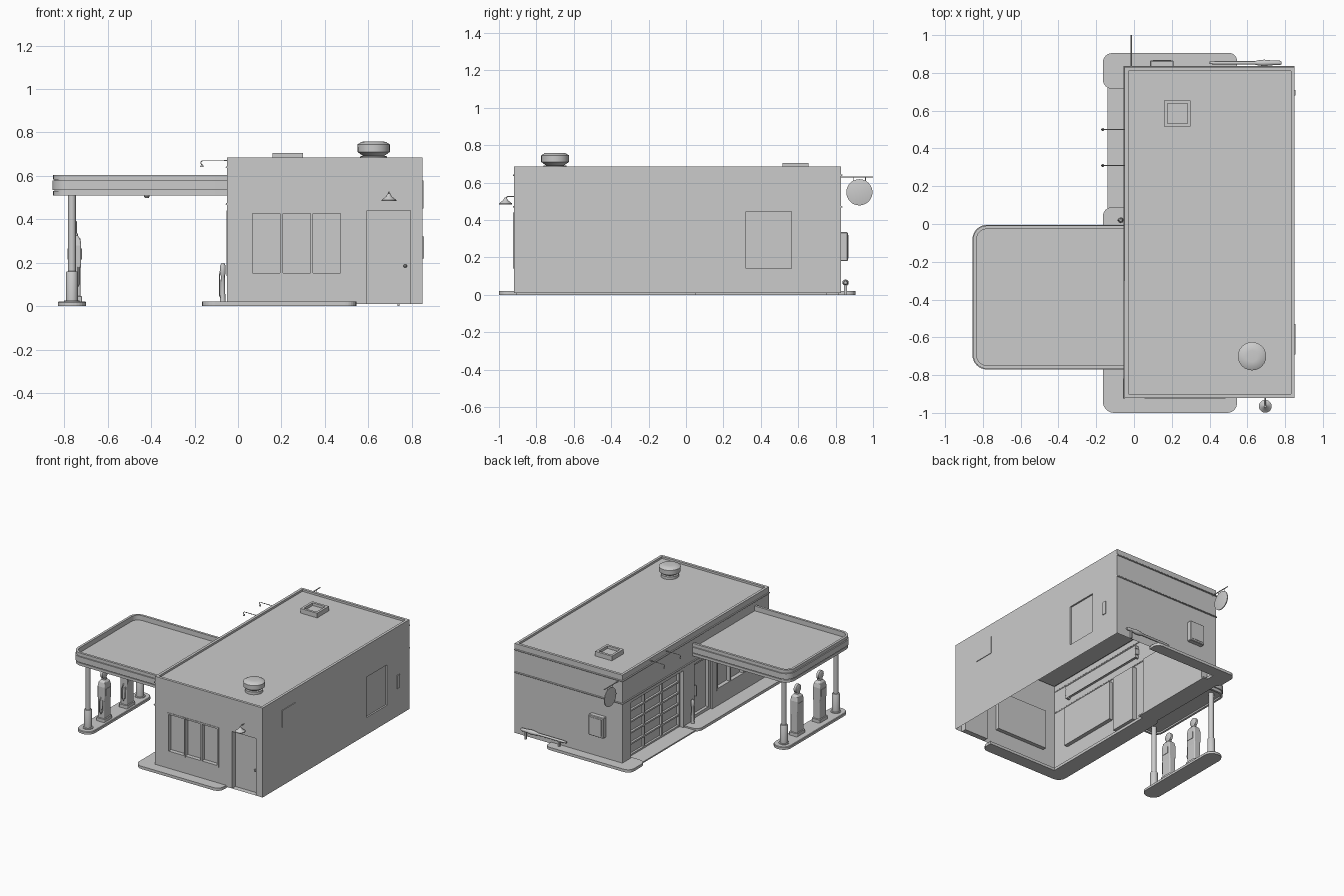
import bpy, bmesh
from math import sin, cos, pi
from mathutils import Vector as V, Matrix

if "Cube" in bpy.data.objects:
    bpy.data.objects.remove(bpy.data.objects["Cube"])


def finish(bm, name, smooth=False):
    me = bpy.data.meshes.new(name)
    bm.to_mesh(me)
    bm.free()
    ob = bpy.data.objects.new(name, me)
    bpy.context.collection.objects.link(ob)
    if smooth:
        bpy.context.view_layer.objects.active = ob
        ob.select_set(True)
        bpy.ops.object.shade_smooth_by_angle(angle=0.6)
        ob.select_set(False)
    return ob


def add_box(bm, a, b):
    a, b = V(a), V(b)
    size = [abs(c) for c in b - a]
    bmesh.ops.create_cube(bm, size=1, matrix=Matrix.Translation((a + b) / 2) @ Matrix.Diagonal((*size, 1)))


def box(name, a, b):
    bm = bmesh.new()
    add_box(bm, a, b)
    return finish(bm, name)


def lathe(name, centre, profile, n=16, axis='Z'):
    """Revolve (radius, height) pairs and cap both ends."""
    bm = bmesh.new()
    rings = [[bm.verts.new((r * cos(2 * pi * i / n), r * sin(2 * pi * i / n), h)) for i in range(n)]
             for r, h in profile]
    for p, q in zip(rings, rings[1:]):
        for i in range(n):
            bm.faces.new((p[i], p[(i + 1) % n], q[(i + 1) % n], q[i]))
    bm.faces.new(rings[0][::-1])
    bm.faces.new(rings[-1])
    rot = Matrix.Rotation(pi / 2, 4, 'Y') if axis == 'X' else Matrix()
    bm.transform(Matrix.Translation(centre) @ rot)
    bmesh.ops.recalc_face_normals(bm, faces=bm.faces)
    return finish(bm, name, True)


def pipe(name, points, r=0.003):
    cu = bpy.data.curves.new(name, 'CURVE')
    cu.dimensions = '3D'
    cu.bevel_depth, cu.bevel_resolution, cu.use_fill_caps = r, 1, True
    sp = cu.splines.new('POLY')
    sp.points.add(len(points) - 1)
    for p, co in zip(sp.points, points):
        p.co = (*co, 1)
    ob = bpy.data.objects.new(name, cu)
    bpy.context.collection.objects.link(ob)
    return ob


def rounded(corners, seg=6):
    """Turn (x, y, radius) corners into an outline."""
    out = []
    for i, (x, y, r) in enumerate(corners):
        c = V((x, y))
        if not r:
            out.append(c)
            continue
        a = (V(corners[i - 1][:2]) - c).normalized()
        b = (V(corners[(i + 1) % len(corners)][:2]) - c).normalized()
        for k in range(seg + 1):
            t = k / seg * pi / 2
            out.append(c + r * (a * (1 - sin(t)) + b * (1 - cos(t))))
    return out


def layers(name, outlines, cap_start=True, smooth=False):
    """Skin between (outline, z) layers, then cap them."""
    bm = bmesh.new()
    rings = [[bm.verts.new((p.x, p.y, z)) for p in o] for o, z in outlines]
    n = len(rings[0])
    for p, q in zip(rings, rings[1:]):
        for i in range(n):
            bm.faces.new((p[i], p[(i + 1) % n], q[(i + 1) % n], q[i]))
    if cap_start:
        bm.faces.new(rings[0][::-1])
    bm.faces.new(rings[-1])
    return finish(bm, name, smooth)


def rect(x0, x1, y0, y1, r=0.0):
    return rounded([(x0, y0, r), (x1, y0, r), (x1, y1, r), (x0, y1, r)])


X0, X1, Y0, Y1, Z0, ZT = -0.05, 0.85, -0.92, 0.83, 0.01, 0.685
# wall: point at (u, depth inward, z), and u range
WALLS = {
    'front': (lambda u, d, z: V((u, Y0 + d, z)), X0, X1),
    'rear': (lambda u, d, z: V((u, Y1 - d, z)), X0, X1),
    'left': (lambda u, d, z: V((X0 + d, u, z)), Y0, Y1),
    'right': (lambda u, d, z: V((X1 - d, u, z)), Y0, Y1),
}


def wall(side, openings):
    """Single-sheet wall with recessed rectangles (u0, u1, z0, z1, depth)."""
    P, a, b = WALLS[side]
    outward = P(0, -1, 0) - P(0, 0, 0)
    bm = bmesh.new()

    def quad(pts, want):
        f = bm.faces.new([bm.verts.new(p) for p in pts])
        f.normal_update()
        if f.normal.dot(want) < 0:
            f.normal_flip()

    us = sorted({a, b, *[o[0] for o in openings], *[o[1] for o in openings]})
    zs = sorted({Z0, ZT, *[o[2] for o in openings], *[o[3] for o in openings]})
    for u, v in zip(us, us[1:]):
        for z, w in zip(zs, zs[1:]):
            if not any(o[0] <= u < o[1] and o[2] <= z < o[3] for o in openings):
                quad([P(u, 0, z), P(v, 0, z), P(v, 0, w), P(u, 0, w)], outward)
    for u, v, z, w, d in openings:
        ring = [(u, z), (v, z), (v, w), (u, w)]
        quad([P(s, d, t) for s, t in ring], outward)
        mid = P((u + v) / 2, d / 2, (z + w) / 2)
        for (s, t), (s2, t2) in zip(ring, ring[1:] + ring[:1]):
            pts = [P(s, 0, t), P(s2, 0, t2), P(s2, d, t2), P(s, d, t)]
            quad(pts, mid - sum(pts, V()) / 4)
    bmesh.ops.remove_doubles(bm, verts=bm.verts, dist=1e-5)
    return finish(bm, side + '_wall')


def grid_frame(name, side, u0, u1, z0, z1, cols, rows, d0, d1, w=0.012):
    """Bars round a recess and between its panes."""
    P = WALLS[side][0]
    bm = bmesh.new()
    for i in range(cols + 1):
        u = u0 + (u1 - u0 - w) * i / cols
        add_box(bm, P(u, d0, z0), P(u + w, d1, z1))
    for j in range(rows + 1):
        z = z0 + (z1 - z0 - w) * j / rows
        add_box(bm, P(u0, d0 + 0.001, z), P(u1, d1, z + w))
    return finish(bm, name)


# building shell
wall('front', [(0.055, 0.485, 0.14, 0.44, 0.03), (0.595, 0.795, Z0, 0.44, 0.04)])
wall('rear', [])
wall('left', [(-0.78, -0.29, 0.14, 0.44, 0.03), (-0.24, -0.03, 0.02, 0.44, 0.04), (0.10, 0.73, Z0, 0.44, 0.05)])
wall('right', [(0.32, 0.565, 0.14, 0.445, 0.012)])
e = 0.02
layers('roof_parapet', [(rect(X0, X1, Y0, Y1), ZT), (rect(X0 + e, X1 - e, Y0 + e, Y1 - e), ZT),
                        (rect(X0 + e, X1 - e, Y0 + e, Y1 - e), ZT - 0.015)], cap_start=False)

# windows and doors
grid_frame('front_window_frame', 'front', 0.055, 0.485, 0.14, 0.44, 3, 1, -0.004, 0.028)
grid_frame('left_window_frame', 'left', -0.78, -0.29, 0.14, 0.44, 3, 1, -0.004, 0.028)
grid_frame('garage_door_frame', 'left', 0.10, 0.73, Z0, 0.44, 3, 5, 0.032, 0.049)
grid_frame('shop_door_frame', 'left', -0.24, -0.03, 0.02, 0.44, 1, 1, 0.015, 0.039, 0.022)
box('shop_door_handle', (-0.04, -0.075, 0.18), (-0.05 + 0.025, -0.065, 0.26))
lathe('side_door_knob', (0.77, Y0 + 0.025, 0.185), [(0.004, -0.008), (0.008, -0.003), (0.008, 0.003), (0.004, 0.008)], 10)

# trim tubes along the left and rear walls
for z in (0.64, 0.47):
    pipe('trim_tube', [(X0 - 0.002, Y0 - 0.004, z), (X0 - 0.002, Y1 + 0.002, z), (X1, Y1 + 0.002, z)], 0.005)

# wall fittings
box('right_wall_panel', (X1 - 0.002, -0.69, 0.45), (X1 + 0.005, -0.53, 0.58))
box('right_wall_meter', (X1 - 0.002, 0.68, 0.22), (X1 + 0.006, 0.71, 0.32))
unit = box('rear_cooling_unit', (0.085, Y1 - 0.005, 0.18), (0.21, 0.865, 0.335))
unit.modifiers.new('Bevel', 'BEVEL').width = 0.004
box('rear_unit_grille', (0.1, 0.86, 0.195), (0.195, 0.868, 0.32))

# rear exhaust pipe with silencer, on two legs
lathe('rear_pipe', (0.4, 0.853, 0.065), [(0.006, 0), (0.009, 0.03), (0.009, 0.24), (0.014, 0.26), (0.017, 0.29),
                                         (0.014, 0.32), (0.012, 0.34), (0.012, 0.37), (0.008, 0.38)], 12, 'X')
for x in (0.46, 0.74):
    box('rear_pipe_leg', (x - 0.005, 0.845, 0.0), (x + 0.005, 0.86, 0.06))

# round hanging sign
lathe('round_sign', (-0.015, 0.927, 0.548), [(0.067, -0.004), (0.07, -0.003), (0.07, 0.003), (0.067, 0.004)], 32, 'X')
pipe('sign_arm', [(-0.015, 0.82, 0.63), (-0.015, 1.0, 0.63)], 0.0035)
for y in (0.895, 0.96):
    pipe('sign_hanger', [(-0.015, y, 0.63), (-0.015, y, 0.6)], 0.002)

# lamps over the garage door
for y in (0.31, 0.5):
    pipe('garage_lamp_arm', [(X0 + 0.005, y, 0.67), (-0.165, y, 0.67), (-0.172, y, 0.662), (-0.168, y, 0.652)], 0.0025)
    lathe('garage_lamp_head', (-0.166, y, 0.646), [(0.008, -0.004), (0.004, 0.007)], 10)

# lamp over the side door
pipe('door_lamp_arm', [(0.695, Y0 + 0.005, 0.525), (0.695, -0.955, 0.525), (0.695, -0.965, 0.515)])
lathe('door_lamp_shade', (0.695, -0.965, 0), [(0.034, 0.484), (0.034, 0.489), (0.012, 0.506), (0.006, 0.52)], 20)

# roof hatch and ventilator
layers('roof_hatch', [(rect(0.16, 0.3, 0.515, 0.655), 0.668), (rect(0.16, 0.3, 0.515, 0.655), 0.705),
                      (rect(0.178, 0.282, 0.533, 0.637), 0.705), (rect(0.178, 0.282, 0.533, 0.637), 0.685)])
lathe('roof_ventilator', (0.625, -0.7, 0), [(0.062, 0.668), (0.062, 0.69), (0.048, 0.692), (0.06, 0.70), (0.074, 0.71),
                                            (0.075, 0.745), (0.055, 0.757), (0.03, 0.759)], 24)


# canopy with banded edge and sunken top
def canopy(i):
    r = 0.075 - i
    return rounded([(-0.855 + i, -0.77 + i, r), (-0.02, -0.77 + i, 0), (-0.02, -0.005 - i, 0), (-0.855 + i, -0.005 - i, r)], 8)


steps = [(0.02, 0.522), (0.02, 0.51), (0.004, 0.51), (0.004, 0.53), (0.009, 0.53), (0.009, 0.536), (0, 0.536),
         (0, 0.578), (0.009, 0.578), (0.009, 0.584), (0.004, 0.584), (0.004, 0.605), (0.022, 0.605), (0.022, 0.568)]
layers('canopy', [(canopy(i), z) for i, z in steps], smooth=True)
lathe('canopy_lamp', (-0.42, -0.385, 0), [(0.008, 0.498), (0.013, 0.505), (0.013, 0.524)], 12)

# pump island, posts and fuel pumps
layers('pump_island', [(rect(-0.83, -0.70, -0.765, -0.005, 0.06), 0), (rect(-0.83, -0.70, -0.765, -0.005, 0.06), 0.017),
                       (rect(-0.826, -0.704, -0.761, -0.009, 0.056), 0.021)])
for s in (-1, 1):
    y = -0.385 + s * 0.31
    lathe('canopy_post', (-0.765, y, 0), [(0.036, 0.02), (0.036, 0.026), (0.027, 0.027), (0.027, 0.155), (0.024, 0.16),
                                         (0.018, 0.161), (0.018, 0.523)], 20)
    y = -0.385 + s * 0.135
    secs = [(0.034, 0.05, 0.02), (0.034, 0.05, 0.045), (0.027, 0.042, 0.047), (0.027, 0.042, 0.17),
            (0.030, 0.042, 0.2), (0.030, 0.042, 0.28), (0.026, 0.034, 0.31), (0.014, 0.018, 0.325), (0.014, 0.018, 0.335)]
    layers('fuel_pump', [(rect(-0.752 - a, -0.752 + a, y - b, y + b, 0.008), z) for a, b, z in secs])
    lathe('pump_globe', (-0.755, y, 0.363), [(0.024, -0.014), (0.032, -0.009), (0.032, 0.009), (0.024, 0.014)], 20, 'X')
    for t in (-1, 1):
        x = -0.752 + t * 0.03
        box('pump_dial', (x - 0.003, y - 0.028, 0.215), (x + 0.003, y + 0.028, 0.265))
    pipe('pump_hose', [(-0.752, y - 0.04, 0.2), (-0.752, y - 0.056, 0.18), (-0.752, y - 0.058, 0.1),
                       (-0.745, y - 0.052, 0.08), (-0.735, y - 0.05, 0.1), (-0.735, y - 0.044, 0.18)], 0.004)

# kerbs and garage ramp
front = [(-0.165, -1, 0.06), (0.545, -1, 0.05), (0.545, -0.905, 0), (-0.035, -0.905, 0), (-0.035, 0.09, 0), (-0.165, 0.09, 0.05)]
rear = [(-0.165, 0.715, 0.05), (-0.035, 0.715, 0), (-0.035, 0.815, 0), (0.545, 0.815, 0), (0.545, 0.905, 0.04), (-0.165, 0.905, 0.05)]
for name, c in (('front_kerb', front), ('rear_kerb', rear)):
    layers(name, [(rounded(c), 0), (rounded(c), 0.021)])
box('garage_ramp', (-0.14, 0.05, 0), (0.0, 0.755, 0.01))

# air line stand beside the garage
lathe('air_stand', (-0.07, 0.02, 0), [(0.014, 0.02), (0.012, 0.03), (0.009, 0.14), (0.013, 0.15), (0.013, 0.185), (0.006, 0.2)], 12)
pipe('air_hose', [(-0.08, 0.02, 0.17), (-0.086, 0.02, 0.14), (-0.086, 0.02, 0.05), (-0.078, 0.025, 0.04)], 0.003)
